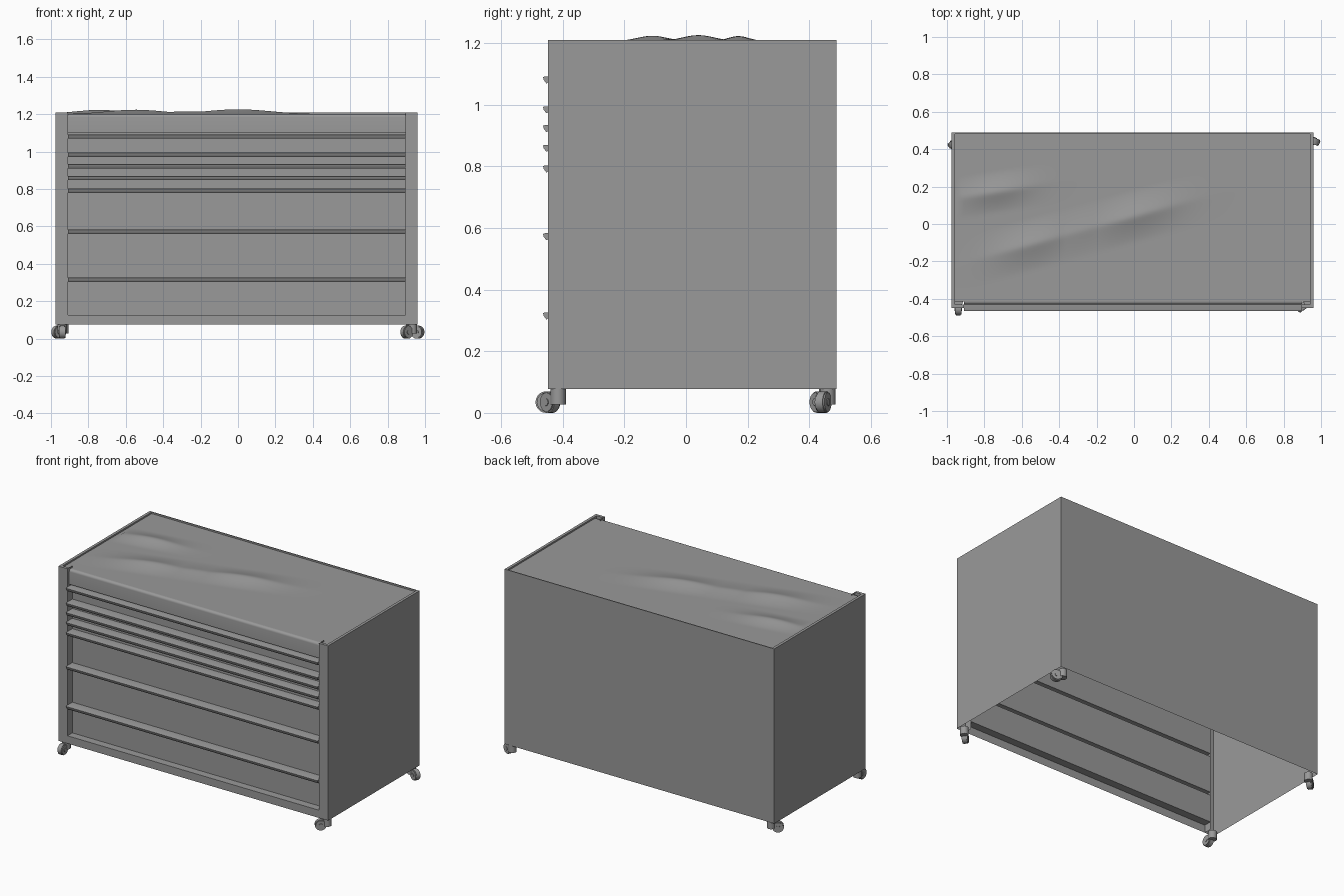
import bpy, bmesh, math
from mathutils import Matrix, Vector

if "Cube" in bpy.data.objects:
    bpy.data.objects.remove(bpy.data.objects["Cube"])

X0, X1 = -0.975, 0.96        # cabinet sides
YF, YB = -0.448, 0.4885      # post front, back
ZB, ZT = 0.077, 1.21         # bottom edge, rim top
PX0, PX1 = -0.910, 0.895     # opening between the front posts
YA, YP = -0.43, -0.398       # apron plane, recessed drawer plane

GREY = bpy.data.materials.new("dark_grey")
GREY.diffuse_color = (0.32, 0.32, 0.32, 1)
GREY.use_nodes = True
GREY.node_tree.nodes["Principled BSDF"].inputs["Base Color"].default_value = GREY.diffuse_color


def finish(name, bm, smooth=None):
    bmesh.ops.remove_doubles(bm, verts=bm.verts, dist=1e-5)
    bmesh.ops.recalc_face_normals(bm, faces=bm.faces)
    me = bpy.data.meshes.new(name)
    bm.to_mesh(me)
    bm.free()
    me.materials.append(GREY)
    ob = bpy.data.objects.new(name, me)
    bpy.context.collection.objects.link(ob)
    if smooth:
        bpy.ops.object.select_all(action='DESELECT')
        ob.select_set(True)
        bpy.context.view_layer.objects.active = ob
        bpy.ops.object.shade_smooth_by_angle(angle=math.radians(smooth))
    return ob


def strip(bm, pts, offset):
    """Open sheet: sweep a polyline along an offset vector."""
    a = [bm.verts.new(p) for p in pts]
    b = [bm.verts.new(Vector(p) + Vector(offset)) for p in pts]
    for i in range(len(pts) - 1):
        bm.faces.new((a[i], a[i + 1], b[i + 1], b[i]))


def quad(bm, x0, x1, y0, y1, z):
    bm.faces.new([bm.verts.new(p) for p in
                  ((x0, y0, z), (x1, y0, z), (x1, y1, z), (x0, y1, z))])


# Cabinet shell: sides, back and folded front posts, open underneath
bm = bmesh.new()
plan = [(PX0, YP), (PX0, YF), (X0, YF), (X0, YB), (X1, YB), (X1, YF), (PX1, YF), (PX1, YP)]
strip(bm, [(x, y, ZB) for x, y in plan], (0, 0, ZT - ZB))
finish("cabinet_shell", bm)

# Raised rim around the top, with post caps
R, RB = 0.018, 0.006
bm = bmesh.new()
quad(bm, X0, X0 + R, YA, YB, ZT)
quad(bm, X1 - R, X1, YA, YB, ZT)
quad(bm, X0 + R, X1 - R, YB - RB, YB, ZT)
quad(bm, X0, PX0, YF, YA, ZT)
quad(bm, PX1, X1, YF, YA, ZT)
inner = [(PX0, YA), (X0 + R, YA), (X0 + R, YB - RB), (X1 - R, YB - RB), (X1 - R, YA), (PX1, YA)]
strip(bm, [(x, y, ZT) for x, y in inner], (0, 0, -0.02))
finish("top_rim", bm)

# Drawer front sheet: bottom rail, drawer faces with folded pulls, upper apron
pulls = [0.315, 0.572, 0.792, 0.859, 0.923, 0.984, 1.081]
lip = [(YP, -0.009), (-0.448, -0.009), (-0.453, -0.012), (-0.462, 0.0),
       (-0.464, 0.009), (-0.458, 0.011), (YP, 0.011)]
prof = [(YF, ZB), (YF, 0.127), (YP, 0.127)]
for z in pulls:
    prof += [(y, z + dz) for y, dz in lip]
prof += [(YP, 1.103), (YA, 1.103)]
for i in range(6):           # rounded apron edge
    a = math.radians(18 * i)
    prof.append((YA + 0.016 * (1 - math.cos(a)), 1.184 + 0.016 * math.sin(a)))
bm = bmesh.new()
strip(bm, [(PX0, y, z) for y, z in prof], (PX1 - PX0, 0, 0))
for z in pulls:              # pull ends
    for x in (PX0, PX1):
        bm.faces.new([bm.verts.new((x, y, z + dz)) for y, dz in lip])
finish("drawer_fronts", bm, 25)


# Dented top sheet with two creased ridges
def ridge(x, y, ax, ay, bx, by, w, peaks):
    line = ay + (by - ay) * (x - ax) / (bx - ax)
    d = y - line
    t = math.sqrt(d * d + 0.0002) - 0.014
    across = max(0.0, 1 - t / w) ** 1.6
    along = max(math.exp(-((x - px) / s) ** 2) * h for px, h, s in peaks)
    return across * along


bm = bmesh.new()
bmesh.ops.create_grid(bm, x_segments=120, y_segments=70, size=1)
tx0, tx1, ty0, ty1 = X0 + R, X1 - R, YA + 0.016, YB - RB
for v in bm.verts:
    x = tx0 + (v.co.x + 1) / 2 * (tx1 - tx0)
    y = ty0 + (v.co.y + 1) / 2 * (ty1 - ty0)
    z = 1.2
    z += ridge(x, y, -0.55, -0.11, 0.0, 0.04, 0.13,
               [(-0.55, 0.024, 0.22), (0.0, 0.026, 0.25), (-0.27, 0.014, 0.3)])
    if x > -0.935:
        z += ridge(x, y, -0.93, 0.14, -0.55, 0.2, 0.1, [(-0.74, 0.023, 0.2)])
    v.co = (x, y, z)
finish("top_sheet", bm, 40)


# Swivel casters: stem, wheel and arm, each turned its own way
def cyl(bm, r, depth, mat, seg=20):
    bmesh.ops.create_cone(bm, cap_ends=True, segments=seg, radius1=r, radius2=r,
                          depth=depth, matrix=mat)


def caster(name, sx, sy, dx, dy):
    d = Vector((dx, dy, 0))
    ang = math.atan2(dy, dx)
    turn = Matrix.Rotation(ang, 4, 'Z') @ Matrix.Rotation(math.pi / 2, 4, 'X')
    at = Matrix.Translation(Vector((sx, sy, 0.035)) + d) @ turn
    bm = bmesh.new()
    cyl(bm, 0.025, 0.05, Matrix.Translation((sx, sy, 0.053)))
    cyl(bm, 0.035, 0.024, at)
    cyl(bm, 0.031, 0.034, at)
    cyl(bm, 0.012, 0.04, at, 12)
    bmesh.ops.create_cube(bm, size=1, matrix=Matrix.Translation(Vector((sx, sy, 0.045)) + d * 0.5)
                          @ Matrix.Rotation(ang, 4, 'Z') @ Matrix.Diagonal((0.045, 0.02, 0.03, 1)))
    finish(name, bm, 35)


caster("caster_front_left", -0.94, -0.415, 0.0, -0.0385)
caster("caster_front_right", 0.932, -0.415, -0.03, -0.026)
caster("caster_back_left", -0.931, 0.457, -0.032, -0.024)
caster("caster_back_right", 0.923, 0.46, 0.037, -0.015)
